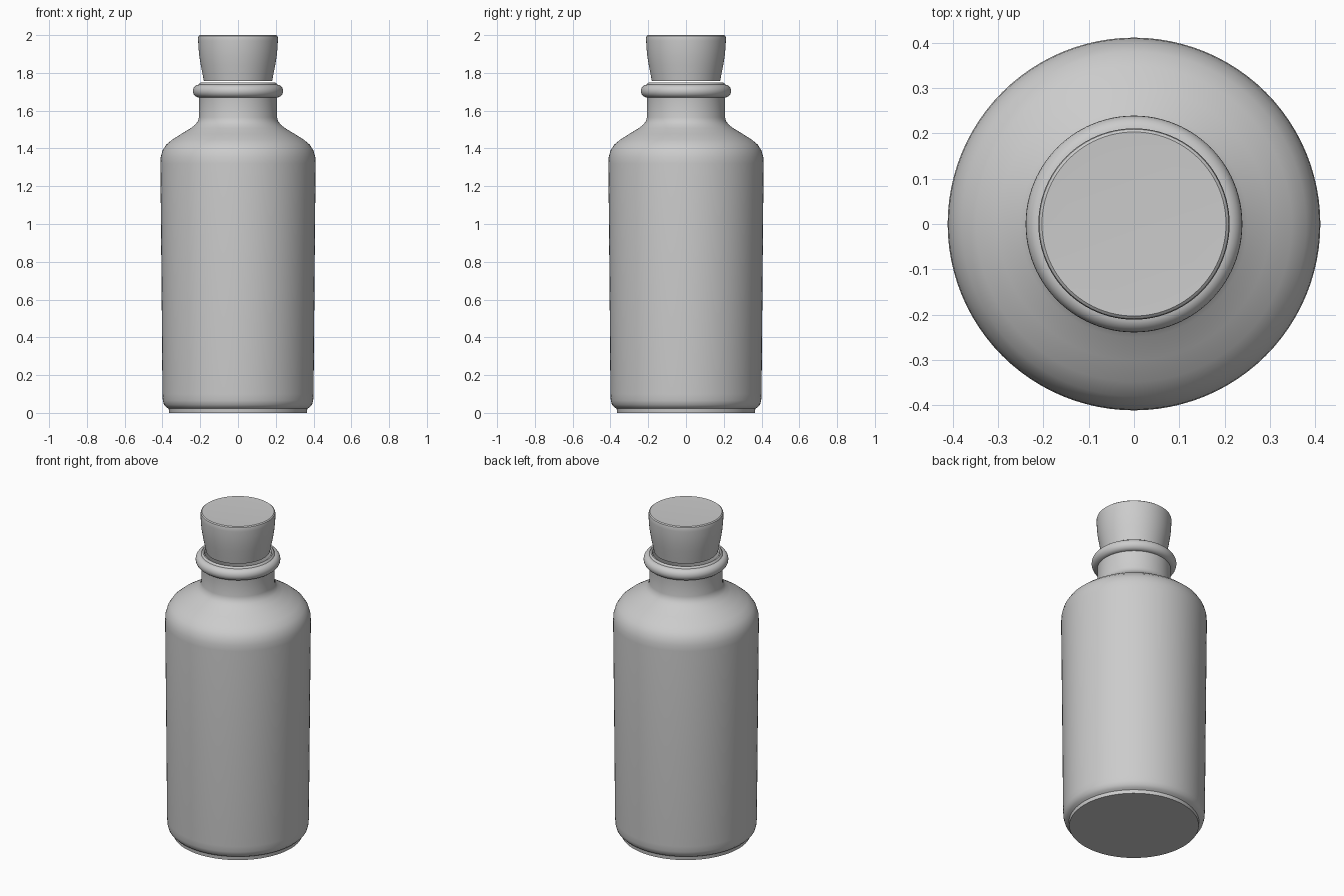
import bpy
import bmesh
import math

if "Cube" in bpy.data.objects:
    bpy.data.objects.remove(bpy.data.objects["Cube"])


def lathe(name, profile, segments=96, angle=35):
    """Revolve an (r, z) profile around z; r = 0 ends become poles."""
    bm = bmesh.new()
    verts = [bm.verts.new((r, 0, z)) for r, z in profile]
    edges = [bm.edges.new(pair) for pair in zip(verts, verts[1:])]
    bmesh.ops.spin(bm, geom=verts + edges, cent=(0, 0, 0), axis=(0, 0, 1),
                   angle=math.tau, steps=segments, use_duplicate=False)
    bmesh.ops.remove_doubles(bm, verts=bm.verts, dist=1e-5)
    bmesh.ops.recalc_face_normals(bm, faces=bm.faces)
    mesh = bpy.data.meshes.new(name)
    bm.to_mesh(mesh)
    bm.free()
    obj = bpy.data.objects.new(name, mesh)
    bpy.context.collection.objects.link(obj)
    bpy.ops.object.select_all(action='DESELECT')
    obj.select_set(True)
    bpy.context.view_layer.objects.active = obj
    bpy.ops.object.shade_smooth_by_angle(angle=math.radians(angle))
    return obj


# Rounded bead around the mouth
bead = [(0.207 + 0.032 * math.cos(a), 1.704 + 0.034 * math.sin(a))
        for a in (math.radians(-90 + 15 * i) for i in range(13))]

# Bottle: foot, body, shoulder and neck outside, then the inner wall
outer = [(0, 0), (0.365, 0), (0.367, 0.022), (0.38, 0.03), (0.392, 0.043),
         (0.398, 0.065), (0.40, 0.10), (0.405, 0.70), (0.411, 1.32),
         (0.409, 1.355), (0.399, 1.39), (0.38, 1.42), (0.348, 1.447),
         (0.30, 1.477), (0.25, 1.507), (0.225, 1.527), (0.212, 1.545),
         (0.207, 1.565), (0.206, 1.66)]
inner = [(0.203, 1.745), (0.198, 1.749), (0.19, 1.747), (0.185, 1.735),
         (0.183, 1.55), (0.22, 1.495), (0.32, 1.435), (0.37, 1.39),
         (0.385, 1.33), (0.375, 0.10), (0.35, 0.05), (0, 0.04)]
lathe("bottle", outer + bead + inner)

# Stopper: tapered plug hovering just over the mouth
lathe("stopper", [(0, 1.758), (0.181, 1.758), (0.187, 1.79), (0.197, 1.84),
                  (0.205, 1.89), (0.209, 1.93), (0.211, 1.97), (0.211, 1.987),
                  (0.209, 1.995), (0.203, 2.0), (0.155, 1.998), (0, 1.998)])
